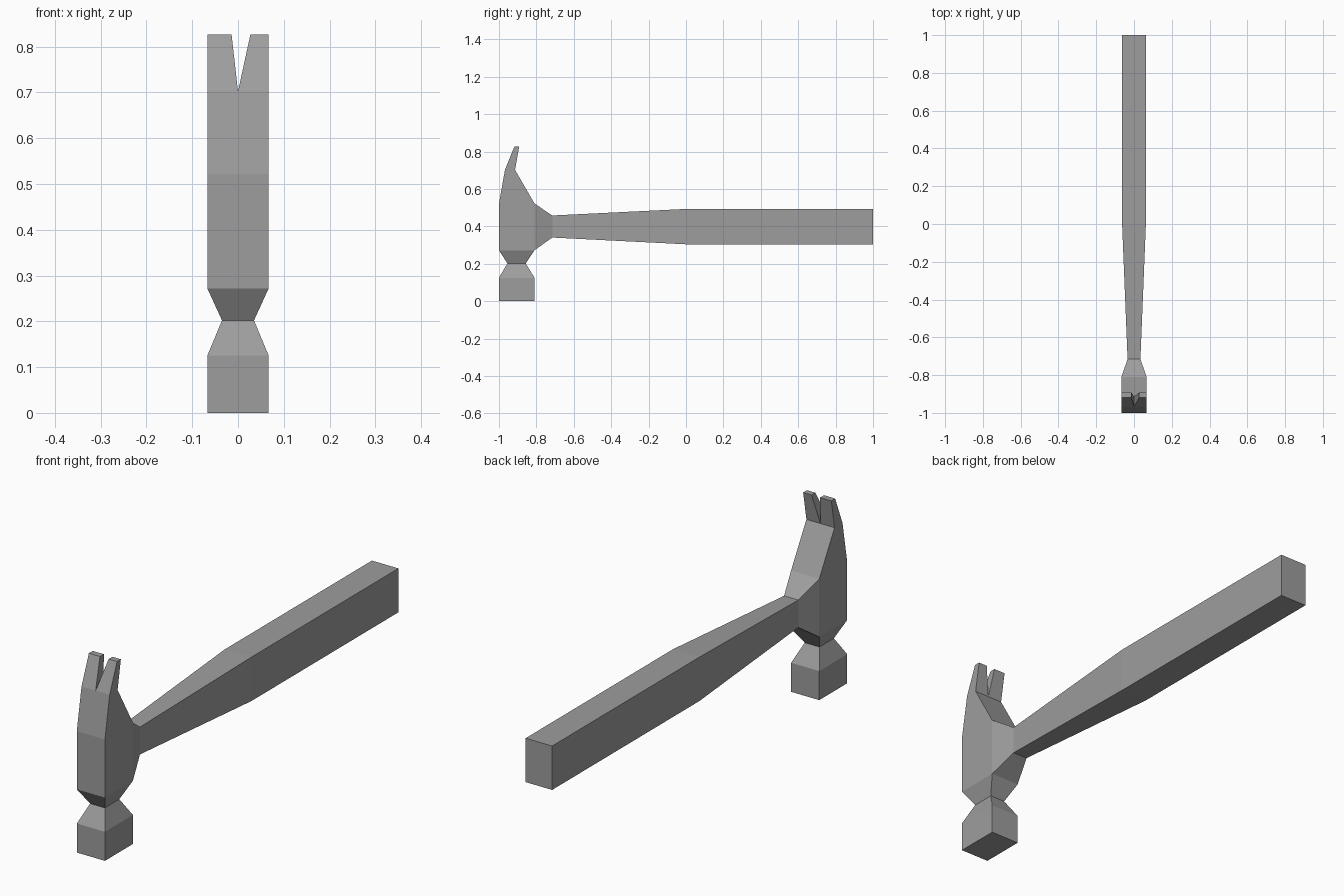
import bpy, bmesh

cube = bpy.data.objects.get("Cube")
if cube:
    bpy.data.objects.remove(cube, do_unlink=True)

steel = bpy.data.materials.new("grey")
steel.use_nodes = True
grey = (0.34, 0.34, 0.34, 1)
steel.diffuse_color = grey
steel.node_tree.nodes["Principled BSDF"].inputs["Base Color"].default_value = grey


def loft(name, sections, start_cap=True, end_cap=True):
    """Skin a run of four-cornered sections with flat faces."""
    bm = bmesh.new()
    rings = [[bm.verts.new(p) for p in section] for section in sections]
    for a, b in zip(rings, rings[1:]):
        for i in range(4):
            j = (i + 1) % 4
            bm.faces.new((a[i], a[j], b[j], b[i]))
    if start_cap:
        bm.faces.new(rings[0][::-1])
    if end_cap:
        bm.faces.new(rings[-1])
    bmesh.ops.remove_doubles(bm, verts=bm.verts, dist=0.0001)
    bmesh.ops.recalc_face_normals(bm, faces=bm.faces)
    mesh = bpy.data.meshes.new(name)
    bm.to_mesh(mesh)
    bm.free()
    mesh.materials.append(steel)
    obj = bpy.data.objects.new(name, mesh)
    bpy.context.collection.objects.link(obj)
    return obj


def level(z, y0, y1, x0, x1):
    return [(x0, y0, z), (x1, y0, z), (x1, y1, z), (x0, y1, z)]


def upright(y, z0, z1, w):
    return [(-w, y, z0), (w, y, z0), (w, y, z1), (-w, y, z1)]


W = 0.067
FRONT, BACK = -1.0, -0.81

# Striking face, pinched neck, body and tapering cheek
loft("hammer_head", [
    level(0, FRONT, BACK, -W, W),
    level(0.125, FRONT, BACK, -W, W),
    level(0.202, -0.955, -0.857, -0.035, 0.035),
    level(0.272, FRONT, BACK, -W, W),
    level(0.522, FRONT, BACK, -W, W),
    level(0.702, -0.968, -0.914, -W, W),
])

# Two claw prongs meeting at the bottom of the notch
for name, outer, inner in (("right_claw", -W, -0.014), ("left_claw", W, 0.027)):
    loft(name, [
        level(0.702, -0.968, -0.914, outer, 0),
        level(0.826, -0.918, -0.892, outer, inner),
    ], start_cap=False)

# Socket and tapered handle
loft("handle", [
    upright(BACK, 0.272, 0.522, W),
    upright(-0.715, 0.34, 0.458, 0.034),
    upright(0, 0.304, 0.493, 0.063),
    upright(1, 0.304, 0.493, 0.063),
], start_cap=False)
